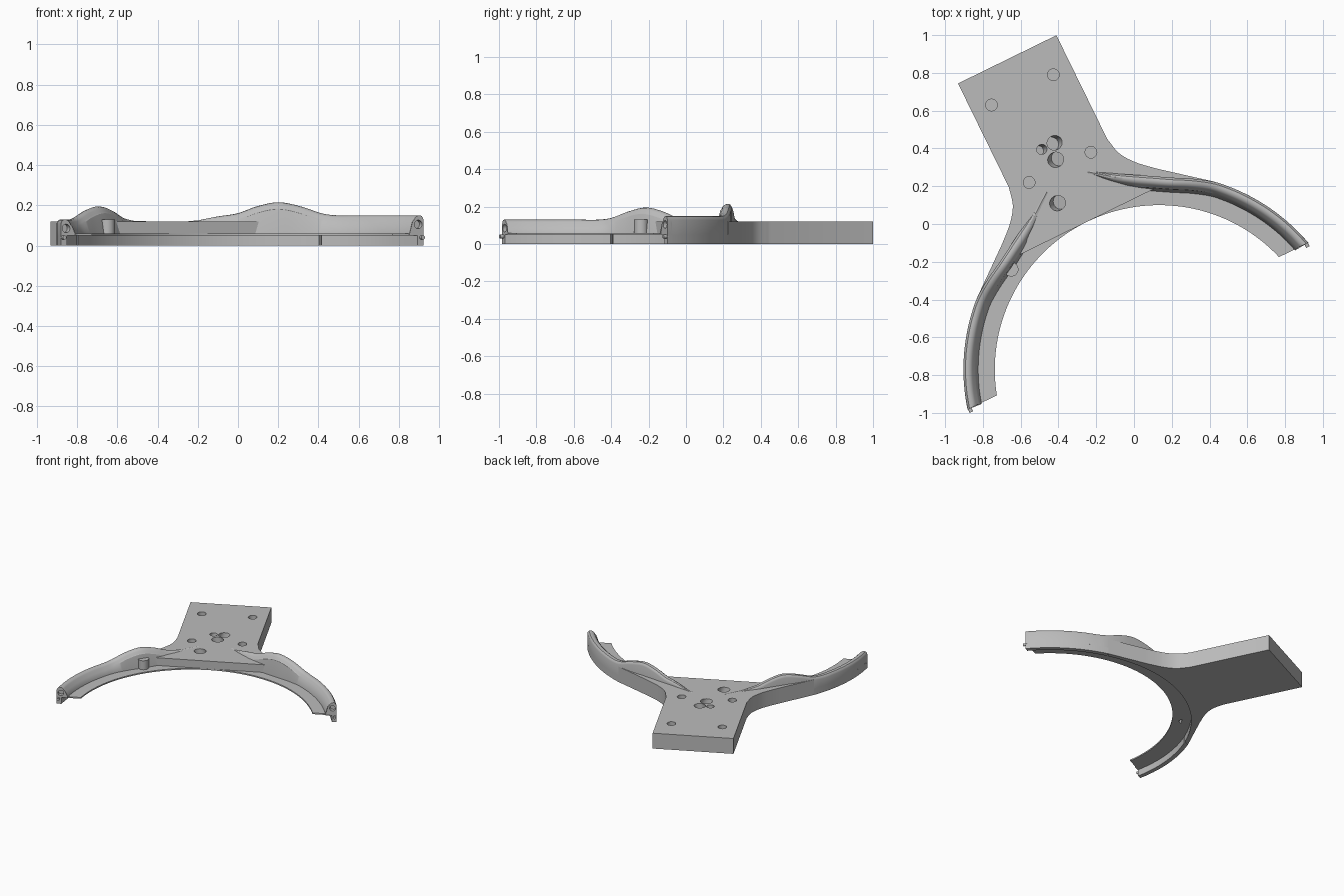
import bpy, bmesh, math
from mathutils import Matrix, Vector

if "Cube" in bpy.data.objects:
    bpy.data.objects.remove(bpy.data.objects["Cube"])

grey = bpy.data.materials.new("light_grey")
grey.use_nodes = True
grey.diffuse_color = (0.5, 0.5, 0.5, 1)
grey.node_tree.nodes["Principled BSDF"].inputs["Base Color"].default_value = (0.5, 0.5, 0.5, 1)

# Symmetry frame: origin at the arc centre, v axis runs along the plate
FRAME = Matrix.Translation((0.133, -0.77, 0)) @ Matrix.Rotation(math.radians(26.1), 4, "Z")
R_IN, R_WALL, R_OUT, END = 0.87, 1.003, 1.036, 0.255
UNDER, FLOOR, TOP = 0.05, 0.06, 0.12


def make_active(obj):
    bpy.ops.object.select_all(action="DESELECT")
    obj.select_set(True)
    bpy.context.view_layer.objects.active = obj


def finish(bm, name, matrix=FRAME):
    bmesh.ops.recalc_face_normals(bm, faces=bm.faces)
    bm.transform(matrix)
    mesh = bpy.data.meshes.new(name)
    bm.to_mesh(mesh)
    bm.free()
    mesh.materials.append(grey)
    obj = bpy.data.objects.new(name, mesh)
    bpy.context.collection.objects.link(obj)
    make_active(obj)
    bpy.ops.object.shade_smooth_by_angle(angle=math.radians(30))
    return obj


def slab(name, outline, z0, z1):
    bm = bmesh.new()
    face = bm.faces.new([bm.verts.new((u, v, z0)) for u, v in outline])
    out = bmesh.ops.extrude_face_region(bm, geom=[face])
    verts = [g for g in out["geom"] if isinstance(g, bmesh.types.BMVert)]
    bmesh.ops.translate(bm, verts=verts, vec=(0, 0, z1 - z0))
    return finish(bm, name)


def cylinder(name, pos, r, depth, tilt=Matrix(), sides=32):
    bm = bmesh.new()
    bmesh.ops.create_cone(bm, cap_ends=True, segments=sides, radius1=r, radius2=r, depth=depth)
    return finish(bm, name, Matrix.Translation(pos) @ tilt)


def cut(obj, *cutters):
    for cutter in cutters:
        mod = obj.modifiers.new("cut", "BOOLEAN")
        mod.operation, mod.solver, mod.object = "DIFFERENCE", "EXACT", cutter
        make_active(obj)
        bpy.ops.object.modifier_apply(modifier=mod.name)
        bpy.data.objects.remove(cutter)
    # Restore crisp edges around the new openings
    bpy.ops.object.shade_smooth_by_angle(angle=math.radians(30))


def spline(points, steps=6):
    """Smooth curve through control points of any dimension."""
    pts = [Vector(p) for p in points]
    pts = [pts[0] * 2 - pts[1]] + pts + [pts[-1] * 2 - pts[-2]]
    result = []
    for a, b, c, d in zip(pts, pts[1:], pts[2:], pts[3:]):
        for i in range(steps):
            t = i / steps
            result.append(0.5 * (2 * b + (c - a) * t + (2 * a - 5 * b + 4 * c - d) * t**2
                                 + (3 * b - a - 3 * c + d) * t**3))
    return result + [pts[-2]]


def arc(r, stop=None, n=64):
    """Arc from the right arm's end to the given angle, or to the left arm's end."""
    a = math.asin(END / r)
    b = math.pi - a if stop is None else stop
    return [(r * math.cos(a + (b - a) * i / n), r * math.sin(a + (b - a) * i / n))
            for i in range(n + 1)]


# Thin curved shelf running through both arms
shelf = slab("arm_shelf", arc(R_OUT - 0.01) + arc(R_IN)[::-1], UNDER, FLOOR)

# Thick mounting plate with flared shoulders, hollowed below by the arc
side = [(0.29, 1.828)] + [tuple(p) for p in spline(
    [(0.29, 1.216), (0.313, 1.122), (0.365, 1.046), (0.44, 0.975), (0.52, 0.909), (0.70, 0.764)])]
side += [(0.66, 0.745), (0.48, 0.845), (0.45, R_IN)]
plate = slab("mounting_plate", side + [(-u, v) for u, v in reversed(side)], 0, TOP)
cut(plate, cylinder("hollow_cutter", FRAME @ Vector((0, 0, 0)), R_WALL, 0.11, sides=160))

# Shallow screw holes at the plate corners
cut(plate, *[cylinder("screw_cutter", (x, y, TOP), 0.031, 0.1) for x, y in
             [(-0.427, 0.79), (-0.755, 0.63), (-0.555, 0.22), (-0.228, 0.38)]])

# Slanted cable holes near the middle
for x, y, r, lean in [(-0.42, 0.43, 0.038, 20), (-0.488, 0.395, 0.026, 20),
                      (-0.415, 0.34, 0.04, -20), (-0.405, 0.11, 0.04, -20)]:
    tilt = Matrix.Rotation(math.radians(26), 4, "Z") @ Matrix.Rotation(math.radians(lean), 4, "Y")
    cut(plate, cylinder("cable_cutter", (x, y, TOP), r, 0.1, tilt))

# Rail path along the outer edge: u, v, width, rise over the base height
path = []
for deg in (14.25, 20, 26, 32, 38, 43):
    a = math.radians(deg)
    path.append((R_OUT * math.cos(a), R_OUT * math.sin(a), 0.085, 0))
path += [(0.696, 0.766, 0.085, 0.01), (0.605, 0.828, 0.085, 0.045), (0.508, 0.882, 0.085, 0.065),
         (0.418, 0.935, 0.085, 0.045), (0.332, 0.985, 0.083, 0.01),
         (0.246, 1.035, 0.07, -0.006), (0.125, 1.115, 0.04, -0.035)]
# Rail cross-section: share of the width, drop below the crest
CREST = [(0, 0.022), (0.05, 0.011), (0.13, 0.003), (0.25, 0), (0.42, 0.003),
         (0.55, 0.012), (0.64, 0.027), (0.72, 0.034)]


def rail(name, sign, base):
    pts = spline(path)
    bm = bmesh.new()
    rings = []
    for i, (u, v, width, rise) in enumerate(pts):
        t = (pts[min(i + 1, len(pts) - 1)] - pts[max(i - 1, 0)]).xy.normalized()
        inward = Vector((-t.y, t.x)) if i else Vector((-1, 0))
        crest = max(base + rise, TOP + 0.003)
        section = [(0, UNDER)] + [(s, crest - d) for s, d in CREST]
        section += [(0.92, FLOOR), (0.92, UNDER)]
        rings.append([bm.verts.new((sign * (u + inward.x * s * width),
                                    v + inward.y * s * width, z)) for s, z in section])
    n = len(rings[0])
    for a, b in zip(rings, rings[1:]):
        for k in range(n):
            bm.faces.new((a[k], a[(k + 1) % n], b[(k + 1) % n], b[k]))
    bm.faces.new(rings[0])
    bm.faces.new(rings[-1])
    return finish(bm, name)


along_v = Matrix.Rotation(math.radians(26.1), 4, "Z") @ Matrix.Rotation(math.pi / 2, 4, "X")
shoulder = math.radians(47.5)
for name, sign, base in (("left", 1, 0.15), ("right", -1, 0.13)):
    arm_rail = rail(name + "_rail", sign, base)
    # Thin outer wall below the rail
    wall = arc(R_OUT, shoulder, 24) + arc(R_WALL, shoulder, 24)[::-1]
    slab(name + "_outer_wall", [(sign * u, v) for u, v in wall], 0, UNDER)
    # Socket and small locating pin at the arm end
    cut(arm_rail, cylinder("socket_cutter", FRAME @ Vector((sign * 0.975, END, base - 0.045)),
                           0.021, 0.06, along_v))
    cylinder(name + "_end_pin", FRAME @ Vector((sign * 0.992, END - 0.005, 0.04)),
             0.01, 0.03, along_v)

# Round post on the right arm with a blind hole underneath
post = cylinder("post", (-0.65, -0.24, 0.0925), 0.038, 0.075)
for part in (shelf, post):
    cut(part, cylinder("post_cutter", (-0.65, -0.24, 0.06), 0.025, 0.1))
